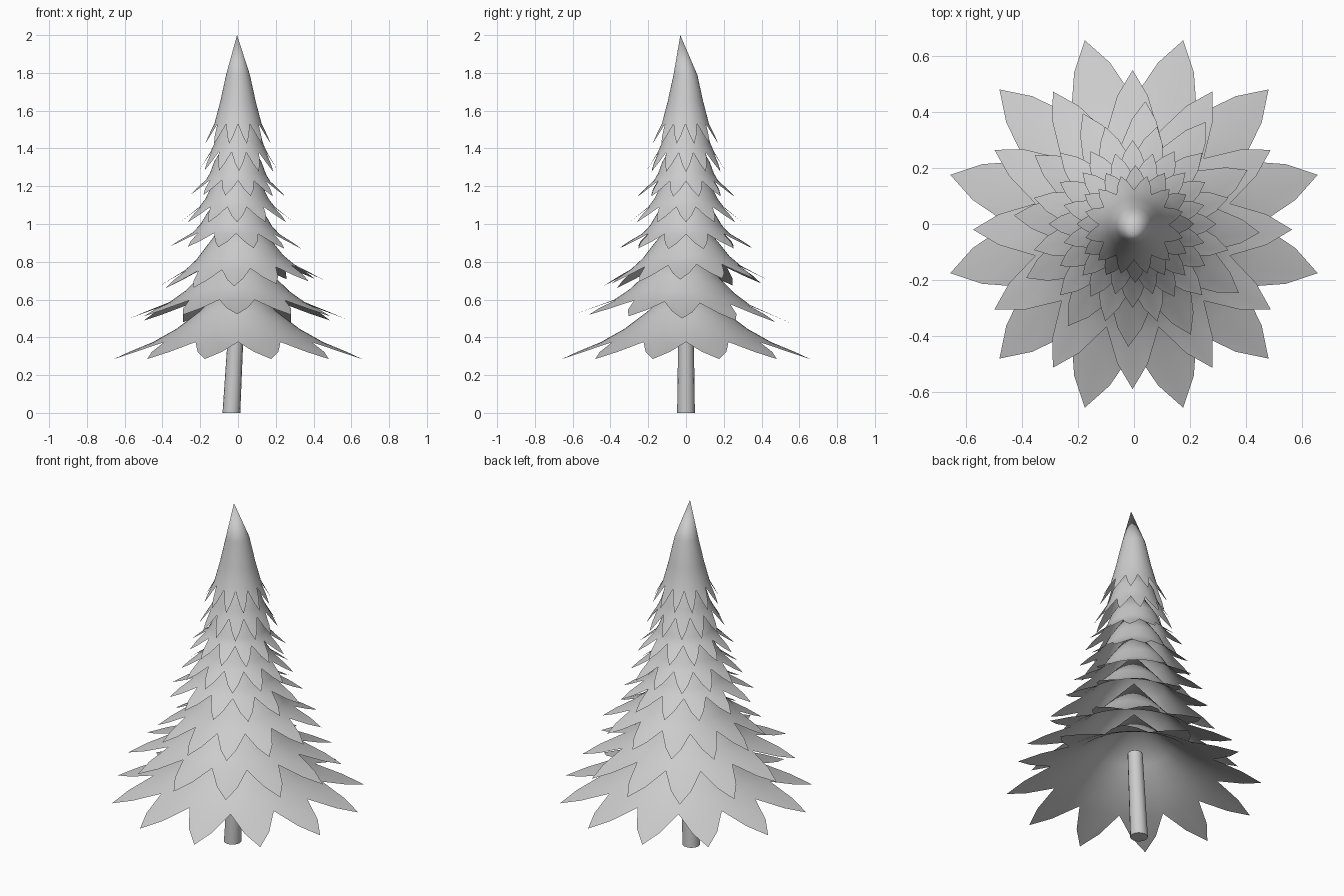
import bpy, bmesh, math

if "Cube" in bpy.data.objects:
    bpy.data.objects.remove(bpy.data.objects["Cube"])

TIPS = 12


def finish(bm, name, angle):
    bmesh.ops.recalc_face_normals(bm, faces=bm.faces)
    mesh = bpy.data.meshes.new(name)
    bm.to_mesh(mesh)
    bm.free()
    ob = bpy.data.objects.new(name, mesh)
    bpy.context.collection.objects.link(ob)
    bpy.ops.object.select_all(action='DESELECT')
    ob.select_set(True)
    bpy.context.view_layer.objects.active = ob
    bpy.ops.object.shade_smooth_by_angle(angle=math.radians(angle))
    return ob


def foliage_tier(name, tip, notch, mid, apex, phase, shift=(0, 0), slope=(0, 0)):
    """Open flared skirt whose rim is cut into pointed leaves."""
    bm = bmesh.new()
    lerp = lambda a, b, t: (a[0] + (b[0] - a[0]) * t, a[1] + (b[1] - a[1]) * t)
    shoulder = lerp(notch, tip, 0.58)
    flare = lerp(mid, notch, 0.5)
    flare = (flare[0], flare[1] - 0.012)
    # angle and rim point of each column within one leaf
    leaf = [(-15, notch), (-6.5, shoulder), (0, tip), (6.5, shoulder)]

    def vert(r, z, a):
        x, y = r * math.cos(a), r * math.sin(a)
        return bm.verts.new((x + shift[0], y + shift[1],
                             z + slope[0] * x + slope[1] * y))

    columns = []
    for k in range(TIPS):
        for da, rim in leaf:
            a = math.radians(phase + k * 360 / TIPS + da)
            columns.append([vert(r, z, a) for r, z in (mid, flare, notch)])
            if rim is not notch:
                columns[-1].append(vert(*rim, a))
    top = bm.verts.new((apex[0], apex[1], apex[2]))
    n = len(columns)
    for i in range(n):
        a, b = columns[i], columns[(i + 1) % n]
        bm.faces.new((top, a[0], b[0]))
        for j in range(2):
            bm.faces.new((a[j], a[j + 1], b[j + 1], b[j]))
        # leaf faces, triangular beside the notches
        rim = a[2:] + b[2:][::-1]
        bm.faces.new(rim)
    return finish(bm, name, 60)


# Tiers from bottom to top: tip, notch, mid ring (radius, height), phase, shift, slope
tiers = [
    ((.68, .285), (.45, .375), (.20, .54), 15, (0, 0), (0, 0)),
    ((.57, .500), (.36, .585), (.19, .73), 0, (-.005, -.02), (0, -.04)),
    ((.44, .685), (.29, .770), (.17, .90), -4, (.01, 0), (.05, .03)),
    ((.36, .875), (.23, .950), (.15, 1.06), 15, (-.01, 0), (-.02, 0)),
    ((.30, 1.01), (.20, 1.09), (.135, 1.20), 0, (-.005, 0), (0, 0)),
    ((.26, 1.15), (.17, 1.23), (.125, 1.33), 15, (0, 0), (-.02, 0)),
    ((.21, 1.28), (.15, 1.38), (.11, 1.49), 0, (.005, 0), (-.02, 0)),
]
for i, (tip, notch, mid, phase, shift, slope) in enumerate(tiers):
    foliage_tier(f"foliage_tier_{i + 1}", tip, notch, mid,
                 (0, 0, mid[1] + 0.2), phase, shift, slope)

# Pointed crown
foliage_tier("foliage_crown", (.18, 1.425), (.125, 1.53), (.063, 1.79),
             (-.005, -.03, 2.0), 15, (0, -.003), (0, 0))

# Slightly leaning trunk
bm = bmesh.new()
bmesh.ops.create_cone(bm, cap_ends=True, segments=16, radius1=.047,
                      radius2=.04, depth=.5)
for v in bm.verts:
    v.co.z += .25
    v.co.x += -.035 + .055 * v.co.z
finish(bm, "trunk", 40)
